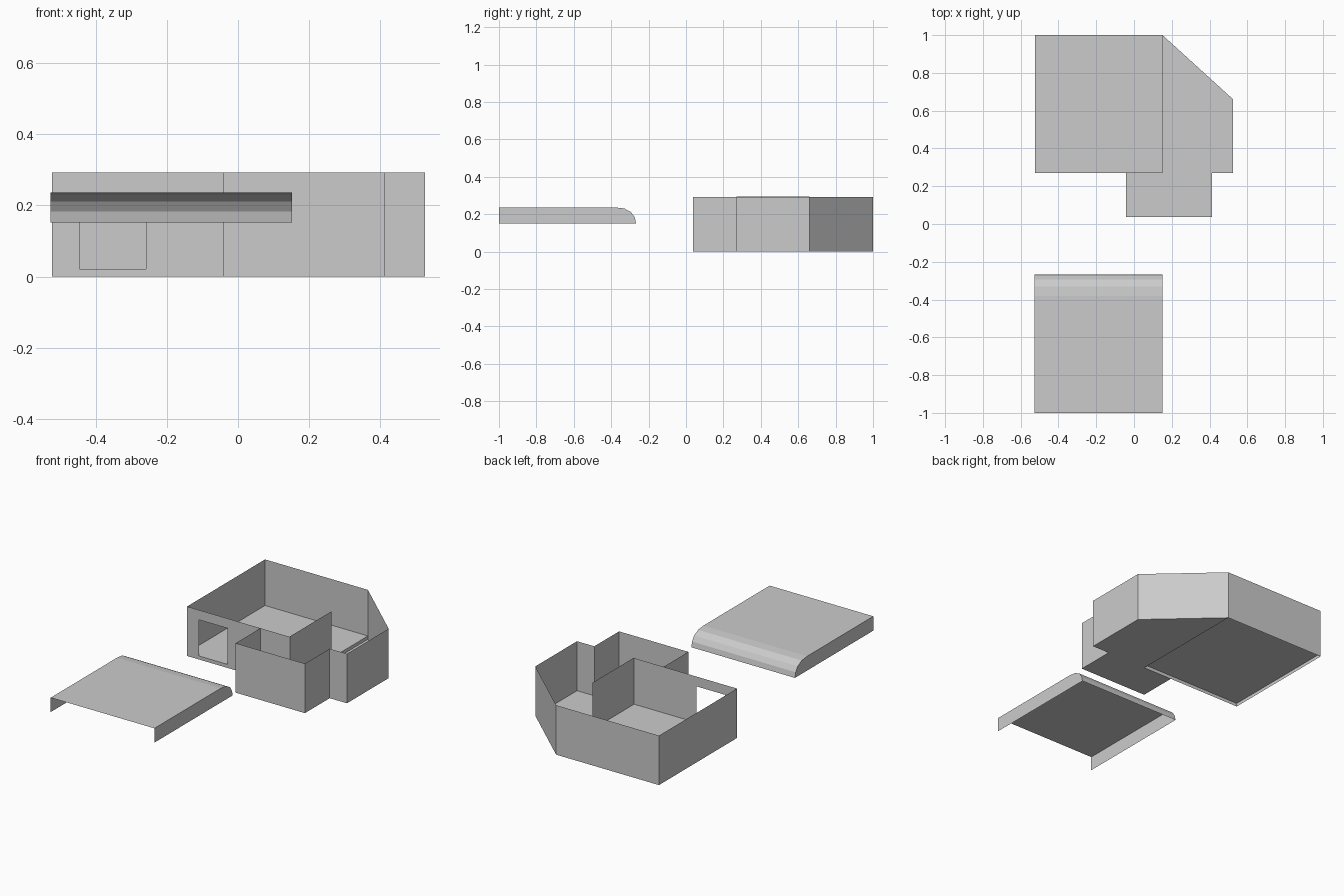
import bpy

if "Cube" in bpy.data.objects:
    bpy.data.objects.remove(bpy.data.objects["Cube"])

X0, XM, X1 = -0.523, 0.151, 0.525     # main room left, partition, outer right
AX0, AX1 = -0.042, 0.412              # annex sides
YA, YF, YC, YB = 0.038, 0.27, 0.66, 1.0
H, FLOOR = 0.293, 0.02


def make(name, verts, faces):
    me = bpy.data.meshes.new(name)
    me.from_pydata(verts, [], faces)
    me.update()
    ob = bpy.data.objects.new(name, me)
    bpy.context.collection.objects.link(ob)
    return ob


def wall_strip(name, path, z0=0.0, z1=H):
    """Upright sheet that follows a floor-plan path."""
    n = len(path)
    verts = [(x, y, z0) for x, y in path] + [(x, y, z1) for x, y in path]
    make(name, verts, [(i, i + 1, n + i + 1, n + i) for i in range(n - 1)])


def slab(name, outline, z):
    make(name, [(x, y, z) for x, y in outline], [tuple(range(len(outline)))])


# Outer walls: left and back, cut corner, right side, then around the annex
wall_strip("outer_walls", [(AX0, YF), (AX0, YA), (AX1, YA), (AX1, YF), (X1, YF),
                           (X1, YC), (XM, YB), (X0, YB), (X0, YF)])

# Front wall of the main room, with a window opening
xs = [X0, -0.445, -0.258, XM]
zs = [0.0, 0.021, 0.235, H]
make("front_wall",
     [(x, YF, z) for z in zs for x in xs],
     [(r * 4 + c, r * 4 + c + 1, r * 4 + c + 5, r * 4 + c + 4)
      for r in range(3) for c in range(3) if (r, c) != (1, 1)])

# Inner partition and the step between the two floor levels
wall_strip("partition_wall", [(XM, YF), (XM, YC)], 0.0, 0.296)
wall_strip("floor_step", [(XM, YC), (XM, YB)], 0.0, FLOOR)

# Floors
slab("main_floor", [(X0, YF), (XM, YF), (XM, YB), (X0, YB)], FLOOR)
slab("side_floor", [(AX0, YA), (AX1, YA), (AX1, YF), (X1, YF), (X1, YC),
                    (XM, YB), (XM, YF), (AX0, YF)], 0.0)

# Separate roof: flat sheet with a rounded end and two side skirts, open at front
profile = [(-1.0, 0.237), (-0.38, 0.237), (-0.33, 0.231), (-0.293, 0.211),
           (-0.274, 0.183), (-0.267, 0.152)]
n = len(profile)
RX0, RX1 = -0.527, 0.152
verts = [(x, y, z) for x in (RX0, RX1) for y, z in profile]
verts += [(RX0, -1.0, 0.152), (RX1, -1.0, 0.152)]
faces = [(i, n + i, n + i + 1, i + 1) for i in range(n - 1)]
faces += [tuple(range(n)) + (2 * n,),
          tuple(reversed(range(n, 2 * n))) + (2 * n + 1,)]
make("curved_roof", verts, faces)
